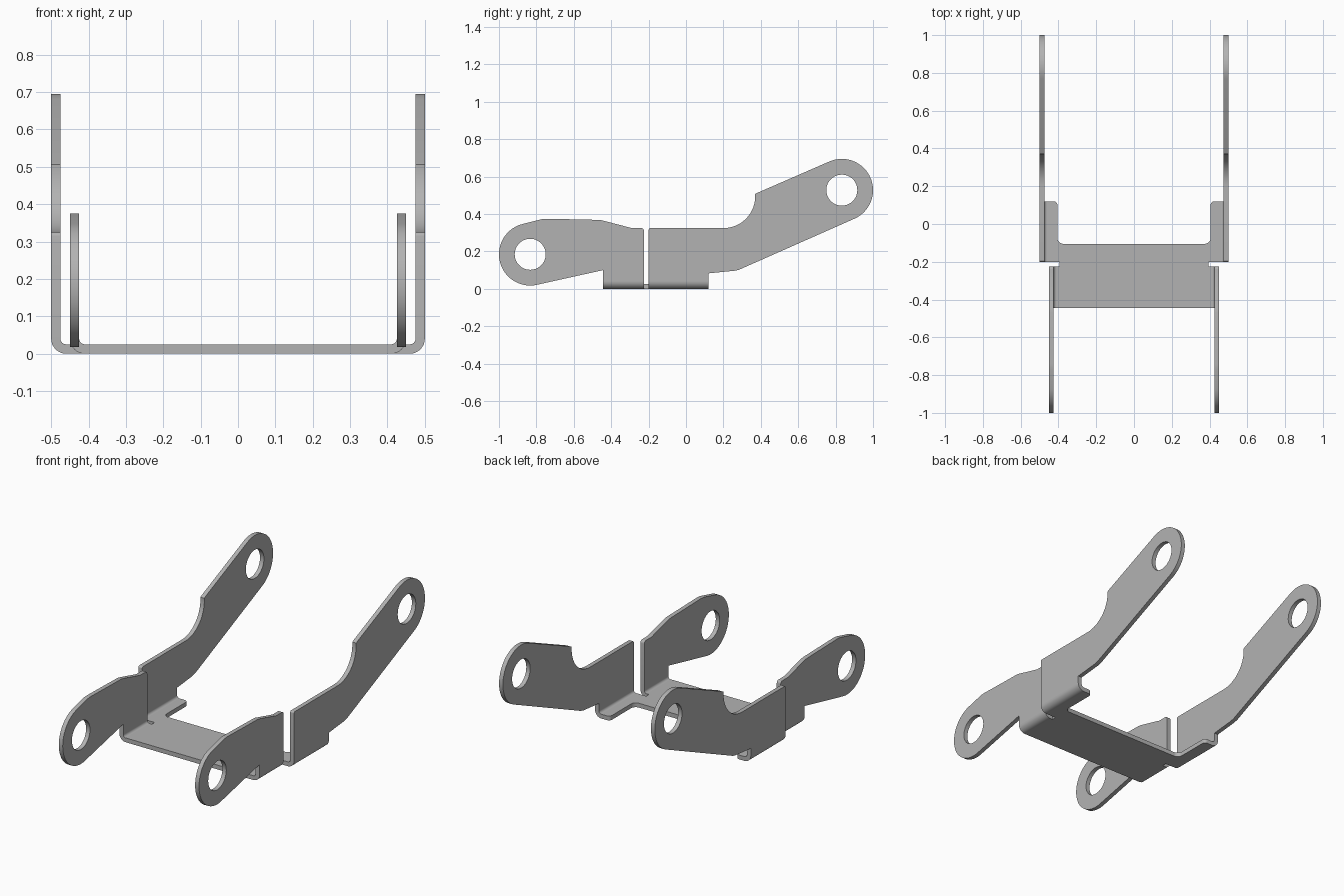
import bpy, bmesh
from math import sin, cos, radians
from mathutils import Vector

cube = bpy.data.objects.get("Cube")
if cube:
    bpy.data.objects.remove(cube, do_unlink=True)

T = 0.025              # sheet thickness
R_OUT = 0.04           # outer bend radius
R_IN = R_OUT - T
EYE_R, HOLE_R = 0.167, 0.083

steel = bpy.data.materials.new("plain_grey_steel")
steel.use_nodes = True
GREY = (0.45, 0.45, 0.45, 1)
steel.diffuse_color = GREY
steel.node_tree.nodes["Principled BSDF"].inputs["Base Color"].default_value = GREY


def arc(cx, cy, r, start, end, steps=8):
    angles = [radians(start + (end - start) * i / steps) for i in range(steps + 1)]
    return [(cx + r * cos(a), cy + r * sin(a)) for a in angles]


def sheet(name, loops, place, offset):
    """Fill an outline (with optional holes) and extrude it by offset."""
    bm = bmesh.new()
    edges = []
    for loop in loops:
        verts = [bm.verts.new(place(u, v)) for u, v in loop]
        edges += [bm.edges.new((verts[i - 1], verts[i])) for i in range(len(verts))]
    bmesh.ops.triangle_fill(bm, use_beauty=True, edges=edges)
    flat = [f for f in bm.faces]
    new = bmesh.ops.extrude_face_region(bm, geom=flat, use_keep_orig=True)["geom"]
    moved = [g for g in new if isinstance(g, bmesh.types.BMVert)]
    bmesh.ops.translate(bm, verts=moved, vec=Vector(offset))
    bmesh.ops.recalc_face_normals(bm, faces=bm.faces)
    mesh = bpy.data.meshes.new(name)
    bm.to_mesh(mesh)
    bm.free()
    mesh.materials.append(steel)
    obj = bpy.data.objects.new(name, mesh)
    bpy.context.collection.objects.link(obj)
    bpy.ops.object.select_all(action='DESELECT')
    obj.select_set(True)
    bpy.context.view_layer.objects.active = obj
    bpy.ops.object.shade_smooth_by_angle(angle=radians(30))


# Side outlines of the arms, as (y, z)
front_outline = (
    [(-0.445, R_OUT), (-0.225, R_OUT)]
    + arc(-0.24, 0.31, 0.015, 0, 90, 5)
    + [(-0.29, 0.325), (-0.45, 0.367), (-0.47, 0.369), (-0.74, 0.375), (-0.77, 0.373)]
    + arc(-0.833, 0.185, EYE_R, 103, 282, 40)
    + [(-0.445, 0.1)]
)
rear_outline = (
    [(-0.2, R_OUT), (0.12, R_OUT), (0.12, 0.083), (0.26, 0.097), (0.285, 0.103)]
    + arc(0.833, 0.528, EYE_R, -66, 114, 40)
    + [(0.38, 0.513)]
    + arc(0.2, 0.495, 0.17, 4, -90, 20)
    + arc(-0.19, 0.315, 0.01, 90, 180, 5)
)
front_hole = arc(-0.833, 0.185, HOLE_R, 0, 350, 35)
rear_hole = arc(0.833, 0.528, HOLE_R, 0, 350, 35)

# Arms and the bends that join them to the base
for side, s in (("left", 1), ("right", -1)):
    for end, outline, hole, x, y0, y1 in (
        ("front", front_outline, front_hole, 0.45, -0.445, -0.225),
        ("rear", rear_outline, rear_hole, 0.5, -0.2, 0.12),
    ):
        sheet(f"{end}_arm_{side}", [outline, hole],
              lambda u, v: (s * x, u, v), (-s * T, 0, 0))
        c = x - R_OUT
        bend = arc(c, R_OUT, R_OUT, -90, 0) + arc(c, R_OUT, R_IN, 0, -90)
        sheet(f"{end}_bend_{side}", [bend],
              lambda u, v: (s * u, y0, v), (0, y1 - y0, 0))

# Base plate: relief notches at the slots and two rear tabs
half = (
    [(0.41, -0.445), (0.41, -0.225), (0.395, -0.225), (0.395, -0.2),
     (0.46, -0.2), (0.46, 0.12)]
    + arc(0.425, 0.1, 0.02, 90, 180, 6)
    + arc(0.375, -0.075, 0.03, 0, -90, 6)
)
base = half + [(-x, y) for x, y in reversed(half)]
sheet("base_plate", [base], lambda u, v: (u, v, 0), (0, 0, T))
